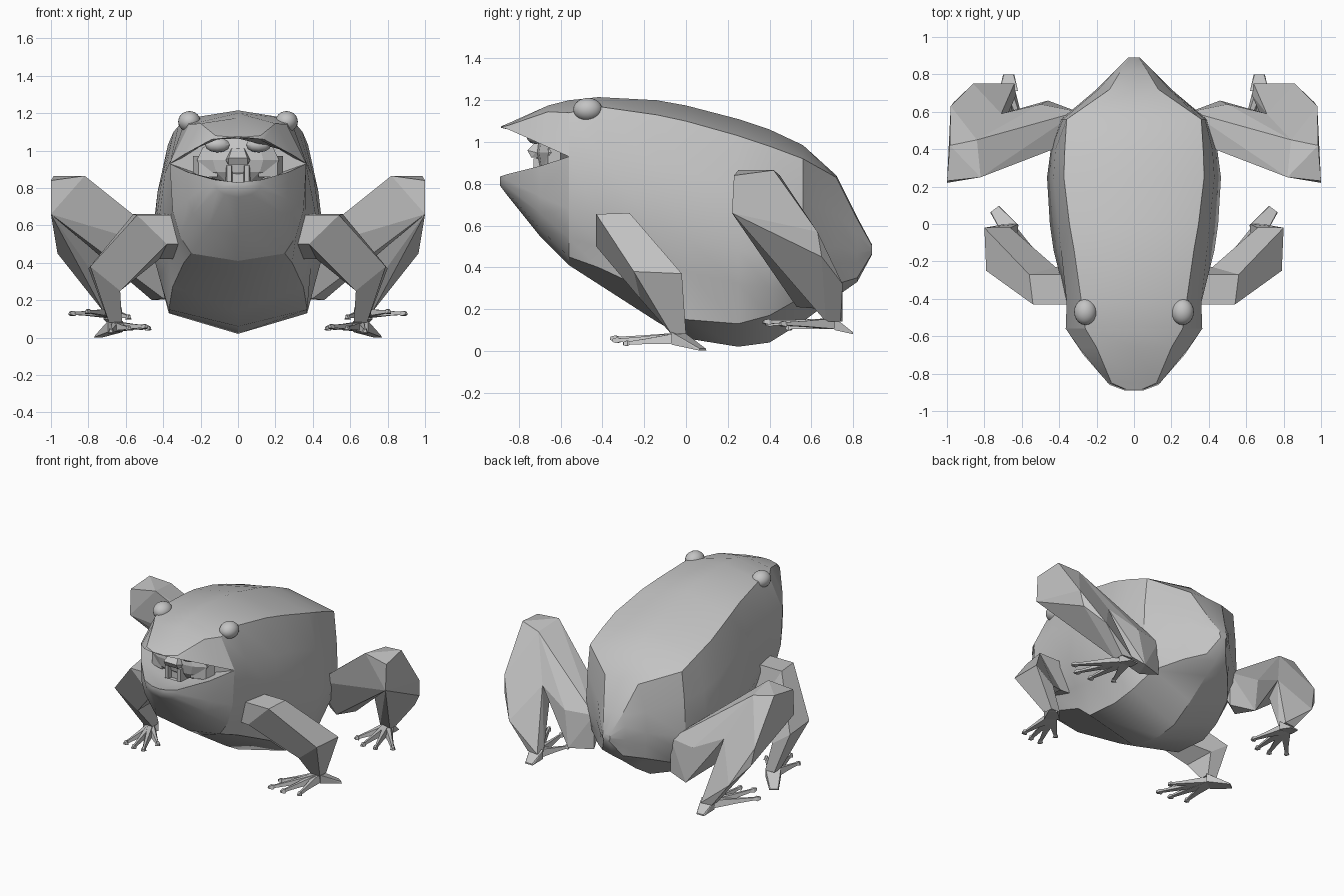
import bpy, bmesh, math
from mathutils import Vector, Matrix

if "Cube" in bpy.data.objects:
    bpy.data.objects.remove(bpy.data.objects["Cube"])

skin = bpy.data.materials.new("grey")
skin.diffuse_color = (0.55, 0.55, 0.55, 1)
skin.use_nodes = True
skin.node_tree.nodes["Principled BSDF"].inputs["Base Color"].default_value = skin.diffuse_color


def finish(name, bm, mirror=False, smooth=None):
    """Turn a bmesh into an object, optionally mirrored in x and smooth shaded."""
    if mirror:
        geom = bm.verts[:] + bm.edges[:] + bm.faces[:]
        copy = bmesh.ops.duplicate(bm, geom=geom)["geom"]
        bmesh.ops.scale(bm, vec=(-1, 1, 1), verts=[g for g in copy if isinstance(g, bmesh.types.BMVert)])
    bmesh.ops.recalc_face_normals(bm, faces=bm.faces[:])
    me = bpy.data.meshes.new(name)
    bm.to_mesh(me)
    bm.free()
    me.materials.append(skin)
    ob = bpy.data.objects.new(name, me)
    bpy.context.collection.objects.link(ob)
    if smooth:
        bpy.ops.object.select_all(action='DESELECT')
        ob.select_set(True)
        bpy.context.view_layer.objects.active = ob
        bpy.ops.object.shade_smooth_by_angle(angle=math.radians(smooth))
    return ob


def loft(bm, rings, caps=(True, True)):
    vs = [[bm.verts.new(p) for p in r] for r in rings]
    n = len(vs[0])
    for a, b in zip(vs, vs[1:]):
        for i in range(n):
            j = (i + 1) % n
            bm.faces.new((a[i], a[j], b[j], b[i]))
    if caps[0]:
        bm.faces.new(vs[0])
    if caps[1]:
        bm.faces.new(vs[-1])


def section(row):
    """Row = y, top z, (x, z) pairs, bottom z -> closed symmetric ring."""
    y, top, low = row[0], row[1], row[-1]
    side = [(row[i], row[i + 1]) for i in range(2, len(row) - 1, 2)]
    half = [(x, y, z) for x, z in side]
    return [(0, y, top)] + half + [(0, y, low)] + [(-x, y, z) for x, y, z in reversed(half)]


def hull(bm, pts):
    vs = [bm.verts.new(p) for p in pts]
    r = bmesh.ops.convex_hull(bm, input=vs)
    dead = {g for g in r["geom_interior"] + r["geom_unused"] if isinstance(g, bmesh.types.BMVert)}
    bmesh.ops.delete(bm, geom=list(dead), context='VERTS')


def ball(bm, loc, size, u=10, v=6):
    m = Matrix.Translation(loc) @ Matrix.Diagonal((*size, 1))
    bmesh.ops.create_uvsphere(bm, u_segments=u, v_segments=v, radius=1, matrix=m)


# Body: cross-sections (ridge, flank, belly fold, lower edge) from mouth to tail end
body = [
    (-.56, 1.20, .26, 1.14, .365, .93, .35, .68, .31, .54, .25, .45, .41),
    (-.42, 1.215, .28, 1.17, .36, .95, .36, .65, .32, .50, .29, .40, .32),
    (-.14, 1.20, .32, 1.13, .39, .88, .43, .58, .37, .42, .35, .27, .14),
    (0.0, 1.175, .345, 1.10, .405, .86, .45, .54, .39, .38, .37, .15, .06),
    (.25, 1.11, .375, 1.03, .43, .78, .465, .48, .42, .32, .37, .13, .02),
    (.40, 1.06, .37, .98, .42, .74, .445, .46, .41, .30, .35, .17, .04),
    (.56, .985, .36, .92, .38, .72, .39, .47, .37, .36, .31, .26, .14),
    (.72, .84, .13, .83, .19, .65, .20, .50, .19, .42, .18, .32, .26),
    (.82, .64, .07, .63, .10, .56, .10, .47, .09, .42, .08, .35, .33),
    (.89, .51, .025, .505, .03, .495, .03, .48, .025, .475, .02, .465, .46),
]
bm = bmesh.new()
loft(bm, [section(r) for r in body])
finish("body", bm, smooth=30)

# Upper jaw: snout top, ridge, lip edge, roof of the mouth
upper = [
    (-.56, 1.20, .26, 1.14, .365, .93, .30, .96, 1.15),
    (-.66, 1.175, .20, 1.145, .295, .975, .25, 1.0, 1.14),
    (-.85, 1.09, .12, 1.08, .14, 1.06, .11, 1.06, 1.065),
    (-.885, 1.075, .04, 1.073, .05, 1.07, .03, 1.07, 1.068),
]
bm = bmesh.new()
loft(bm, [section(r) for r in upper], (False, True))
finish("upper_jaw", bm, smooth=35)

# Lower jaw: mouth floor, lip edge, cheek, throat
lower = [
    (-.56, .80, .365, .93, .35, .68, .31, .54, .25, .45, .41),
    (-.70, .79, .27, .885, .265, .74, .24, .66, .16, .585, .55),
    (-.86, .82, .13, .845, .125, .82, .11, .79, .07, .765, .75),
    (-.89, .83, .05, .835, .05, .82, .045, .81, .03, .80, .79),
]
bm = bmesh.new()
loft(bm, [section(r) for r in lower], (False, True))
finish("lower_jaw", bm, smooth=40)

# Eyes on top of the head
bm = bmesh.new()
ball(bm, (.26, -.47, 1.155), (.06, .07, .056), 20, 12)
finish("eyes", bm, mirror=True, smooth=60)

# Small face peeking out of the mouth
bm = bmesh.new()
ball(bm, (0, -.63, .95), (.23, .09, .13), 10, 6)
finish("inner_head", bm)
bm = bmesh.new()
ball(bm, (.11, -.72, 1.03), (.07, .045, .04), 10, 6)
finish("inner_brows", bm, mirror=True, smooth=40)
bm = bmesh.new()
hull(bm, [(x, y, z) for x, y in ((.11, -.69), (.21, -.66), (.24, -.60), (.11, -.60)) for z in (.86, .97)])
finish("inner_cheeks", bm, mirror=True)
bm = bmesh.new()
hull(bm, [(s * x, y, z) for s in (-1, 1) for x, y, z in
          ((.03, -.70, 1.02), (.065, -.72, .95), (.05, -.76, .96), (.05, -.74, .925), (.06, -.66, .93))])
finish("inner_nose", bm)
bm = bmesh.new()
loft(bm, [[(s * x, y, z) for s, z in ((-1, .92), (1, .92), (1, .83), (-1, .83))]
          for x, y in ((.07, -.64), (.06, -.73), (.035, -.73), (.03, -.70))])
finish("inner_mouth", bm)

# Front legs: shoulder, elbow, wrist rings
arm = [
    [(.30, -.43, .655), (.30, -.27, .66), (.30, -.22, .42), (.30, -.42, .50)],
    [(.54, -.43, .655), (.56, -.27, .66), (.42, -.23, .42), (.38, -.43, .50)],
    [(.79, -.25, .38), (.80, -.02, .37), (.66, -.02, .27), (.63, -.22, .25)],
    [(.69, -.07, .08), (.69, 0, .08), (.62, 0, .08), (.62, -.07, .08)],
]
bm = bmesh.new()
loft(bm, arm)
finish("front_legs", bm, mirror=True)

# Hind legs: thigh and shin share the box-shaped knee
knee = [(.82, .25, .865), (1, .23, .84), (.84, .45, .84), (1, .22, .66), (.71, .59, .55)]
hip = [(.30, .45, .45), (.30, .60, .45), (.42, .50, .47), (.50, .64, .45),
       (.46, .66, .20), (.40, .53, .21), (.30, .60, .21)]
bm = bmesh.new()
hull(bm, hip + knee + [(.66, .34, .55)])
bmesh.ops.dissolve_limit(bm, angle_limit=.06, verts=bm.verts[:], edges=bm.edges[:])
finish("thighs", bm, mirror=True)
ankle = [(.63, .69, .14), (.72, .67, .14), (.72, .74, .14), (.64, .75, .14)]
bm = bmesh.new()
hull(bm, knee + ankle + [(.985, .42, .865), (.98, .63, .57), (.965, .65, .45), (.86, .75, .32)])
bmesh.ops.dissolve_limit(bm, angle_limit=.06, verts=bm.verts[:], edges=bm.edges[:])
finish("shins", bm, mirror=True)


# Feet: a heel wedge and thin tapering toes with blunt tips
def foot(name, centre, heel, tips):
    c, h = Vector(centre), Vector(heel)
    bm = bmesh.new()
    side = (h - c).cross(Vector((0, 0, 1))).normalized() * .05
    up = Vector((0, 0, .03))
    hull(bm, [c + side + up, c - side + up, c + side - up, c - side - up,
              h + side * .6, h - side * .6, h + side * .5 + up * .3, h - side * .5 + up * .3])
    for t in tips:
        t = Vector(t)
        d = t - c
        w = d.cross(Vector((0, 0, 1))).normalized()
        rings = []
        for f, r in ((0, .035), (.55, .018), (.88, .011), (.93, .018), (1, .010)):
            p = c + d * f
            k = Vector((0, 0, r * .75))
            rings.append([p + w * r - k, p + w * r * .5 + k, p - w * r * .5 + k, p - w * r - k])
        loft(bm, rings)
    finish(name, bm, mirror=True)


foot("front_feet", (.655, -.04, .06), (.745, .08, .002),
     [(.47, -.22, .05), (.49, -.36, .06), (.58, -.35, .05), (.68, -.30, .035)])
foot("hind_feet", (.67, .71, .13), (.67, .80, .08),
     [(.58, .48, .11), (.70, .38, .13), (.81, .37, .14), (.90, .45, .13)])
